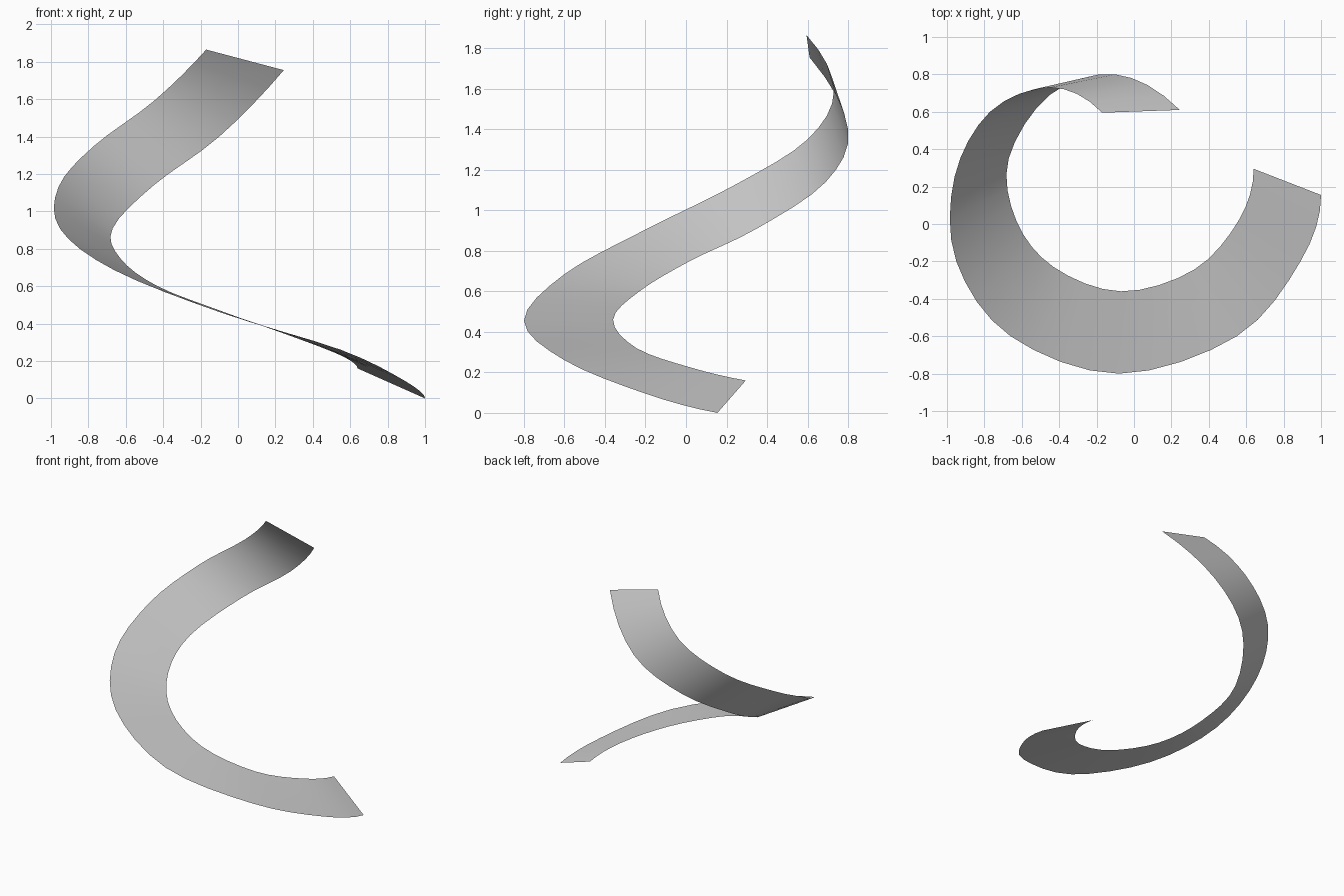
import bpy
import bmesh
from mathutils import Vector

cube = bpy.data.objects.get("Cube")
if cube:
    bpy.data.objects.remove(cube, do_unlink=True)

STEPS = 4    # segments between neighbouring stations
STRIPS = 2   # strips across the ribbon

# Rim paths of the banked spiral ribbon, bottom to top
outer_path = [(1, .155, 0), (.89, -.2, .095), (.55, -.6, .26), (-.08, -.8, .455),
              (-.66, -.6, .685), (-.95, -.2, .905), (-.96, .25, 1.13),
              (-.77, .6, 1.35), (-.45, .73, 1.59), (-.17, .595, 1.865)]
inner_path = [(.64, .295, .16), (.56, .02, .225), (.32, -.245, .32), (-.07, -.36, .46),
              (-.43, -.23, .6), (-.63, .02, .75), (-.67, .35, .91),
              (-.45, .69, 1.14), (-.1, .8, 1.4), (.245, .61, 1.755)]


def smooth_path(points):
    """Pass a smooth curve through the points."""
    pts = [Vector(p) for p in points]
    before = 3 * pts[0] - 3 * pts[1] + pts[2]
    after = 3 * pts[-1] - 3 * pts[-2] + pts[-3]
    pts = [before] + pts + [after]
    path = []
    for a, b, c, d in zip(pts, pts[1:], pts[2:], pts[3:]):
        for step in range(STEPS):
            t = step / STEPS
            path.append(b + t * (c - a) / 2
                        + t * t * (2 * a - 5 * b + 4 * c - d) / 2
                        + t ** 3 * (3 * b - a - 3 * c + d) / 2)
    path.append(pts[-2])
    return path


def make_material(name, colour):
    material = bpy.data.materials.new(name)
    material.use_nodes = True
    material.diffuse_color = colour
    material.node_tree.nodes["Principled BSDF"].inputs["Base Color"].default_value = colour
    return material


# Ribbon surface lofted between the two rims
bm = bmesh.new()
rows = []
for outer, inner in zip(smooth_path(outer_path), smooth_path(inner_path)):
    rows.append([bm.verts.new(outer.lerp(inner, i / STRIPS)) for i in range(STRIPS + 1)])
for low, high in zip(rows, rows[1:]):
    for i in range(STRIPS):
        face = bm.faces.new((low[i], low[i + 1], high[i + 1], high[i]))
        face.smooth = True
mesh = bpy.data.meshes.new("spiral_ribbon")
bm.to_mesh(mesh)
bm.free()

ribbon = bpy.data.objects.new("spiral_ribbon", mesh)
bpy.context.collection.objects.link(ribbon)
mesh.materials.append(make_material("light grey", (.6, .6, .6, 1)))
